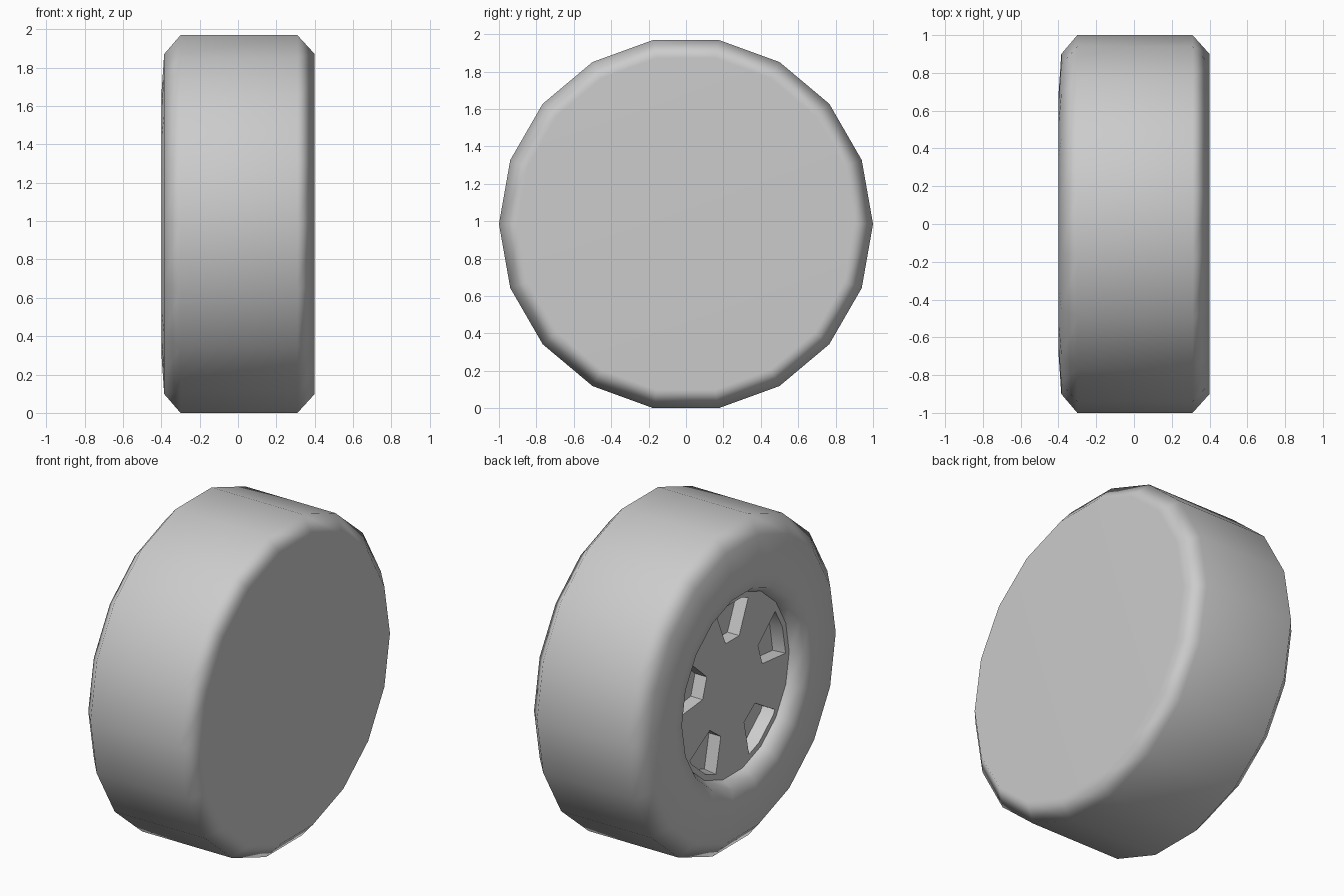
import bpy, bmesh
from math import sin, cos, pi, radians

if "Cube" in bpy.data.objects:
    bpy.data.objects.remove(bpy.data.objects["Cube"])

SIDES = 18
CZ = cos(radians(10))  # axle height, wheel rests on a flat facet


def point(x, r, a):
    return (x, r * cos(a), CZ + r * sin(a))


def finish(bm, name, angle):
    bmesh.ops.recalc_face_normals(bm, faces=bm.faces)
    me = bpy.data.meshes.new(name)
    bm.to_mesh(me)
    bm.free()
    ob = bpy.data.objects.new(name, me)
    bpy.context.collection.objects.link(ob)
    bpy.ops.object.select_all(action='DESELECT')
    ob.select_set(True)
    bpy.context.view_layer.objects.active = ob
    bpy.ops.object.shade_smooth_by_angle(angle=radians(angle))
    return ob


# Tire: profile (x, radius) turned around the axle, closed at both ends
profile = [(0.4, 0.9), (0.31, 1.0), (-0.3, 1.0), (-0.385, 0.9), (-0.4, 0.68),
           (-0.385, 0.59), (-0.32, 0.55), (-0.235, 0.535)]
bm = bmesh.new()
rings = [[bm.verts.new(point(x, r, 2 * pi * i / SIDES)) for i in range(SIDES)]
         for x, r in profile]
for a, b in zip(rings, rings[1:]):
    for i in range(SIDES):
        j = (i + 1) % SIDES
        bm.faces.new((a[i], a[j], b[j], b[i]))
bm.faces.new(rings[0])
bm.faces.new(rings[-1])
tire = finish(bm, "tire", 60)
wn = tire.modifiers.new("weighted", 'WEIGHTED_NORMAL')
wn.keep_sharp = True

# Hub: five-spoke plate with wedge-shaped pockets open to the rim
outline = []
for k in range(5):
    c = 18 + 72 * k
    outline += [(0.545, c - 18), (0.29, c - 13), (0.29, c + 13),
                (0.545, c + 18), (0.545, c + 36)]
bm = bmesh.new()
front = [bm.verts.new(point(-0.315, r, radians(a))) for r, a in outline]
back = [bm.verts.new(point(-0.235, r, radians(a))) for r, a in outline]
bm.faces.new(front)
n = len(outline)
for i in range(n):
    j = (i + 1) % n
    bm.faces.new((front[i], front[j], back[j], back[i]))
finish(bm, "spoke_hub", 30)

# Rim lip: thin ring joining the outer ends of the spokes
bm = bmesh.new()
lip = [(-0.315, 0.56), (-0.315, 0.515), (-0.235, 0.505)]
rings = [[bm.verts.new(point(x, r, 2 * pi * i / SIDES)) for i in range(SIDES)]
         for x, r in lip]
for a, b in zip(rings, rings[1:]):
    for i in range(SIDES):
        j = (i + 1) % SIDES
        f = bm.faces.new((a[i], a[j], b[j], b[i]))
finish(bm, "rim_lip", 40)
